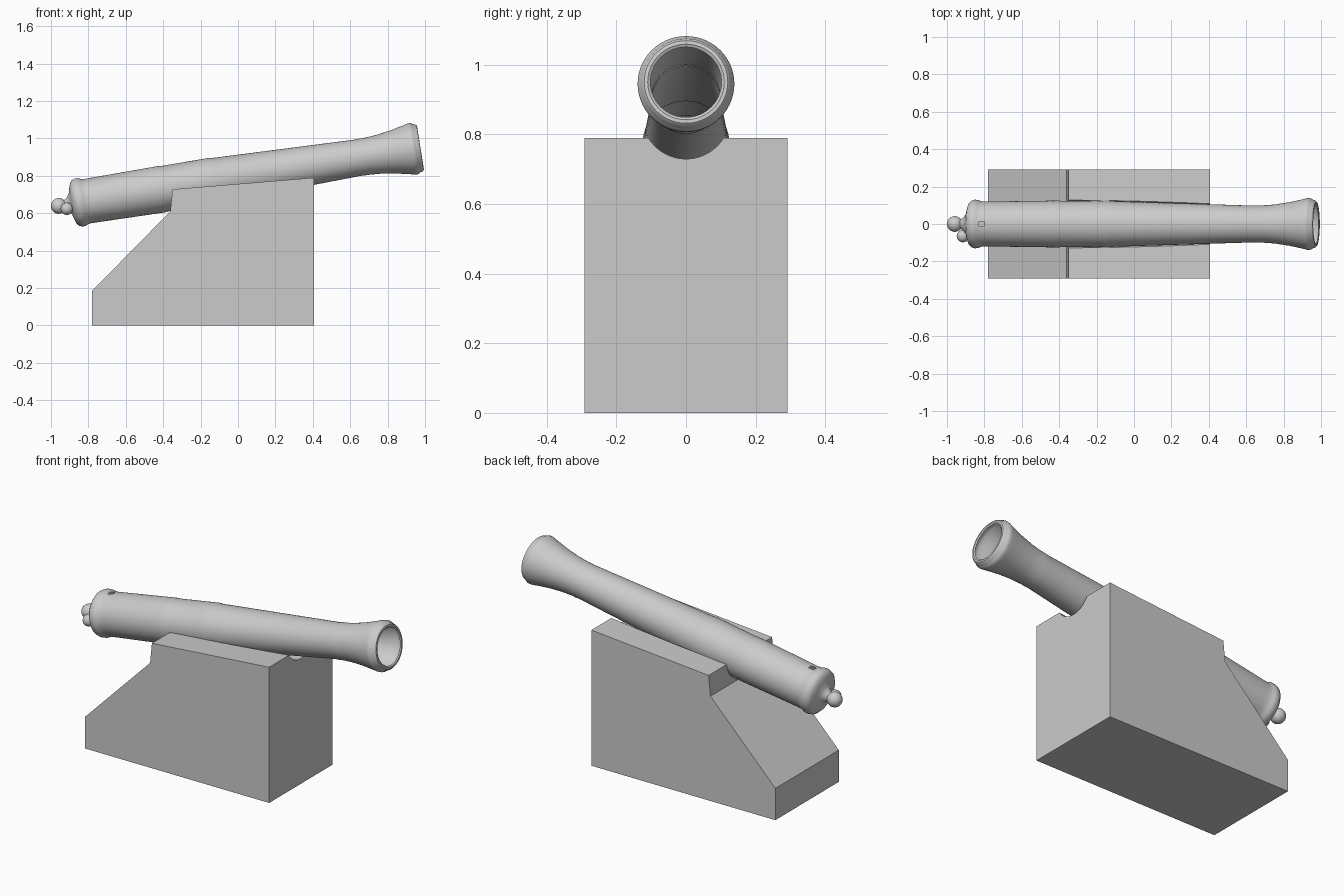
import bpy, bmesh
from math import cos, sin, pi, atan
from mathutils import Matrix, Vector

if "Cube" in bpy.data.objects:
    bpy.data.objects.remove(bpy.data.objects["Cube"])

TILT = atan(0.1605)
AXIS = Matrix.Translation((0, 0, 0.794)) @ Matrix.Rotation(-TILT, 4, 'Y')


def add_object(name, bm, smooth=None):
    bmesh.ops.recalc_face_normals(bm, faces=bm.faces)
    mesh = bpy.data.meshes.new(name)
    bm.to_mesh(mesh)
    bm.free()
    ob = bpy.data.objects.new(name, mesh)
    bpy.context.collection.objects.link(ob)
    if smooth:
        bpy.ops.object.select_all(action='DESELECT')
        ob.select_set(True)
        bpy.context.view_layer.objects.active = ob
        bpy.ops.object.shade_smooth_by_angle(angle=smooth)
    return ob


def lathe(profile, steps=56):
    """Open shell of revolution around local X: profile is (position, radius)."""
    bm = bmesh.new()
    rings = [[bm.verts.new((s, r * sin(2 * pi * i / steps), r * cos(2 * pi * i / steps)))
              for i in range(steps)] for s, r in profile]
    for a, b in zip(rings, rings[1:]):
        for i in range(steps):
            j = (i + 1) % steps
            bm.faces.new((a[i], a[j], b[j], b[i]))
    return bm


def ball(name, centre, radius):
    bm = bmesh.new()
    bmesh.ops.create_uvsphere(bm, u_segments=28, v_segments=16, radius=radius)
    bm.transform(Matrix.Translation(centre))
    return add_object(name, bm, 0.6)


# Barrel: thin shell, rounded breech, stepped reinforces, flared open muzzle
barrel = lathe([
    (-0.965, 0.018), (-0.94, 0.024), (-0.922, 0.036), (-0.908, 0.055),
    (-0.900, 0.085), (-0.892, 0.110), (-0.880, 0.124), (-0.862, 0.130),
    (-0.845, 0.129), (-0.832, 0.123), (-0.820, 0.120), (-0.790, 0.120),
    (-0.425, 0.125), (-0.405, 0.125), (-0.395, 0.123), (-0.160, 0.125),
    (-0.135, 0.125), (-0.120, 0.122), (0.30, 0.109), (0.655, 0.098),
    (0.670, 0.100), (0.690, 0.099), (0.76, 0.104), (0.84, 0.116),
    (0.91, 0.131), (0.938, 0.138), (0.952, 0.139), (0.962, 0.134),
    (0.968, 0.130), (0.980, 0.127), (0.987, 0.120), (0.988, 0.110), (0.983, 0.102)])
# Square vent hole near the breech
vent = [f for f in barrel.faces
        if -0.82 < f.calc_center_median().x < -0.79
        and f.calc_center_median().z > 0 and abs(f.calc_center_median().y) < 0.013]
bmesh.ops.delete(barrel, geom=vent, context='FACES')
barrel.transform(AXIS)
add_object("barrel", barrel, 0.6)

# Knobs behind the breech
ball("rear_knob", (-0.958, 0, 0.639), 0.042)
ball("side_knob", (-0.915, -0.065, 0.624), 0.033)

# Pedestal: extruded side profile
W = 0.292
bm = bmesh.new()
outline = [(-0.78, 0), (0.405, 0), (0.405, 0.79), (-0.35, 0.728), (-0.362, 0.61), (-0.78, 0.185)]
face = bm.faces.new([bm.verts.new((x, -W, z)) for x, z in outline])
ext = bmesh.ops.extrude_face_region(bm, geom=[face])
bmesh.ops.translate(bm, vec=Vector((0, 2 * W, 0)),
                    verts=[v for v in ext["geom"] if isinstance(v, bmesh.types.BMVert)])
pedestal = add_object("pedestal", bm)

# Groove cut along the barrel axis
bm = bmesh.new()
bmesh.ops.create_cone(bm, cap_ends=True, segments=56, radius1=0.128, radius2=0.128, depth=2.4,
                      matrix=AXIS @ Matrix.Rotation(pi / 2, 4, 'Y'))
cutter = add_object("groove_cutter", bm)
cutter.hide_render = True
mod = pedestal.modifiers.new("groove", 'BOOLEAN')
mod.operation = 'DIFFERENCE'
mod.solver = 'EXACT'
mod.object = cutter
bpy.ops.object.select_all(action='DESELECT')
pedestal.select_set(True)
bpy.context.view_layer.objects.active = pedestal
bpy.ops.object.modifier_apply(modifier="groove")
bpy.data.objects.remove(cutter, do_unlink=True)
bpy.ops.object.shade_smooth_by_angle(angle=0.4)
